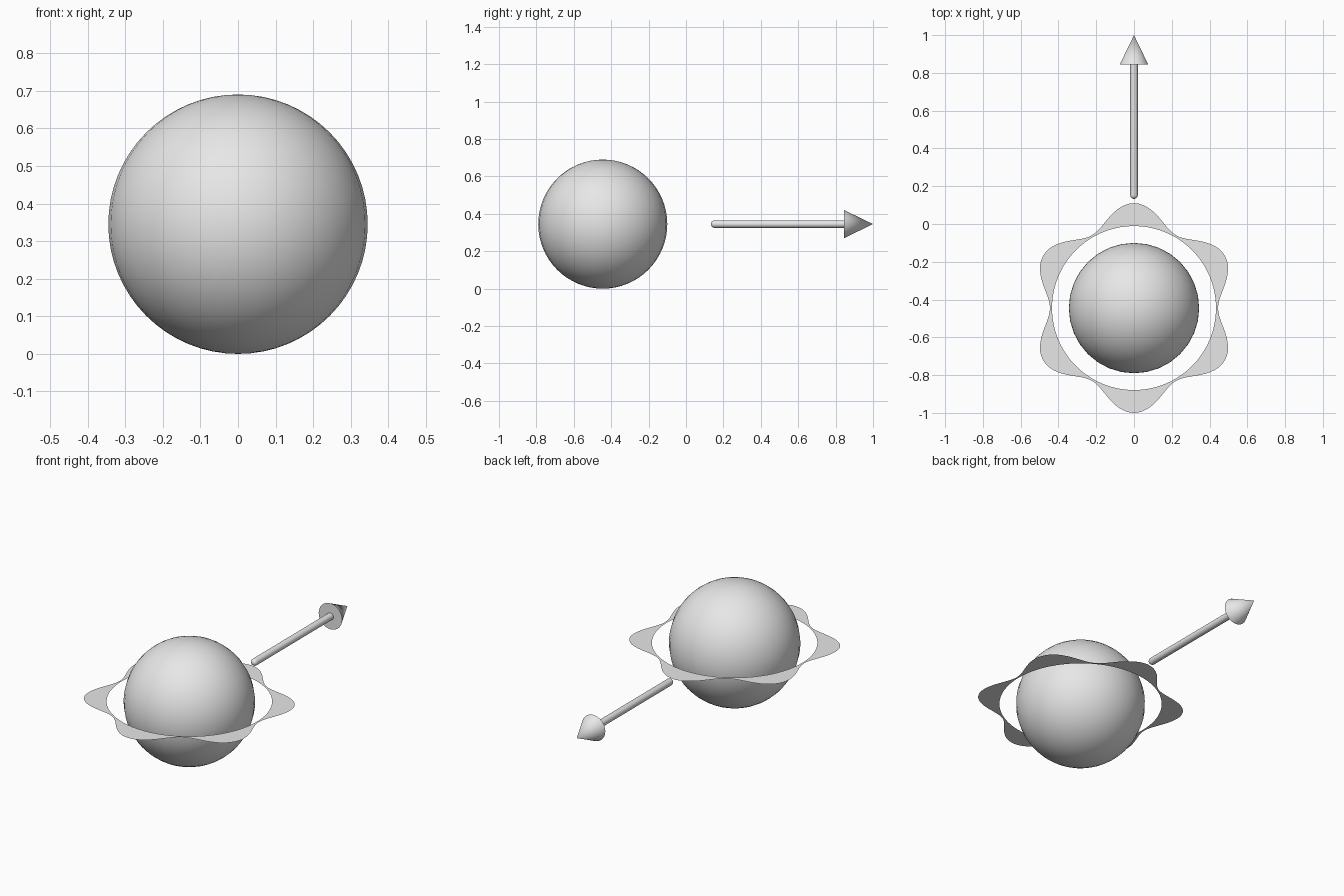
import bpy, bmesh, math
from mathutils import Matrix, Vector

if "Cube" in bpy.data.objects:
    bpy.data.objects.remove(bpy.data.objects["Cube"], do_unlink=True)

CENTRE = Vector((0, -0.445, 0.345))

grey = bpy.data.materials.new("light grey")
grey.use_nodes = True
grey.diffuse_color = (0.8, 0.8, 0.8, 1)
grey.node_tree.nodes["Principled BSDF"].inputs["Base Color"].default_value = (0.8, 0.8, 0.8, 1)


def finish(name, bm, location, smooth=True):
    """Turn a bmesh into a named, coloured object."""
    mesh = bpy.data.meshes.new(name)
    bm.to_mesh(mesh)
    bm.free()
    mesh.materials.append(grey)
    obj = bpy.data.objects.new(name, mesh)
    obj.location = location
    bpy.context.collection.objects.link(obj)
    if smooth:
        bpy.ops.object.select_all(action='DESELECT')
        obj.select_set(True)
        bpy.context.view_layer.objects.active = obj
        bpy.ops.object.shade_smooth_by_angle(angle=math.radians(40))
    return obj


def revolve_y(name, profile, location, segments=32):
    """Spin (radius, y) points around the y axis."""
    bm = bmesh.new()
    verts = [bm.verts.new((r, y, 0)) for r, y in profile]
    edges = [bm.edges.new(pair) for pair in zip(verts, verts[1:])]
    bmesh.ops.spin(bm, geom=verts + edges, cent=(0, 0, 0), axis=(0, 1, 0),
                   angle=math.tau, steps=segments, use_duplicate=False)
    bmesh.ops.remove_doubles(bm, verts=bm.verts, dist=1e-5)
    bmesh.ops.recalc_face_normals(bm, faces=bm.faces)
    return finish(name, bm, location)


# Central ball
bm = bmesh.new()
bmesh.ops.create_uvsphere(bm, u_segments=32, v_segments=32, radius=0.345)
finish("ball", bm, CENTRE)

# Flat ring with a round inside and a six-lobed wavy outside
bm = bmesh.new()
STEPS = 144
inner, outer = [], []
for i in range(STEPS):
    a = math.tau * i / STEPS
    wave = 0.5 - 0.055 * math.cos(6 * a)
    for loop, r in ((inner, 0.434), (outer, wave)):
        loop.append(bm.verts.new((r * math.cos(a), r * math.sin(a), 0)))
for i in range(STEPS):
    j = (i + 1) % STEPS
    bm.faces.new((inner[i], outer[i], outer[j], inner[j]))
finish("wavy_ring", bm, CENTRE, smooth=False)

# Arrow pointing to the back: shaft with a domed tail, then a cone head
axis = (0, 0, CENTRE.z)
R = 0.02
dome = [(R * math.sin(t * math.pi / 12), 0.153 - R * math.cos(t * math.pi / 12))
        for t in range(7)]
revolve_y("arrow_shaft", dome + [(R, 0.85)], axis)
revolve_y("arrow_head", [(0, 0.845), (0.075, 0.845), (0, 1.0)], axis)
